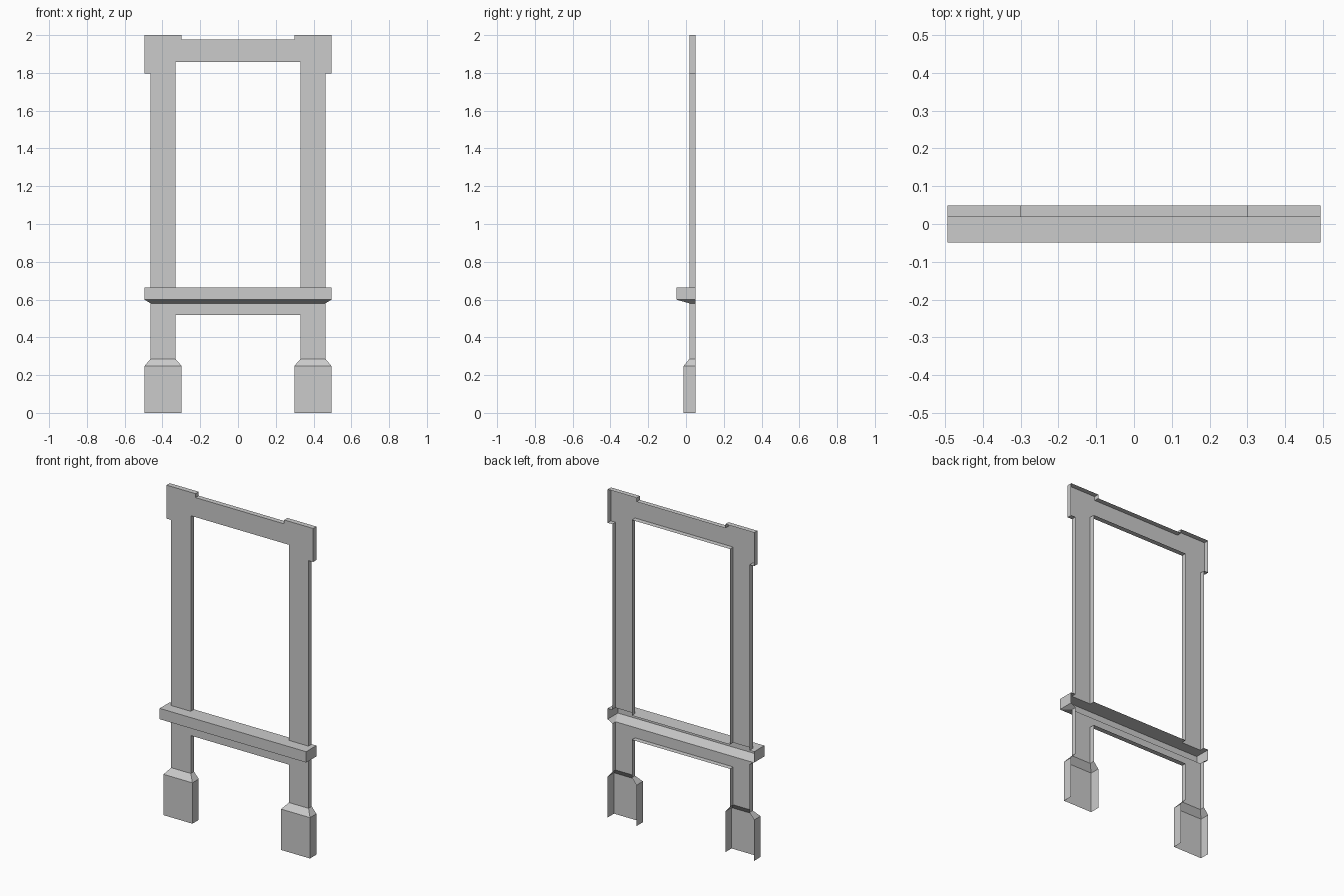
import bpy
import bmesh

if "Cube" in bpy.data.objects:
    bpy.data.objects.remove(bpy.data.objects["Cube"], do_unlink=True)

# Shared dimensions
BACK, FACE = 0.049, 0.018
WIDE, OUTER, INNER = 0.494, 0.463, 0.331
SILL_TOP, SILL_LOW, SILL_FOOT = 0.665, 0.599, 0.58
BASE_TOP = 0.286

stone = bpy.data.materials.new("light grey stone")
stone.use_nodes = True
colour = (0.6, 0.6, 0.6, 1)
stone.diffuse_color = colour
stone.node_tree.nodes["Principled BSDF"].inputs["Base Color"].default_value = colour


def make_object(name, faces):
    """Build a flat-shaded open shell from a list of polygons."""
    bm = bmesh.new()
    for face in faces:
        bm.faces.new([bm.verts.new(p) for p in face])
    bmesh.ops.remove_doubles(bm, verts=bm.verts[:], dist=0.0005)
    mesh = bpy.data.meshes.new(name)
    bm.to_mesh(mesh)
    bm.free()
    mesh.materials.append(stone)
    obj = bpy.data.objects.new(name, mesh)
    bpy.context.collection.objects.link(obj)
    return obj


def mirrored(half):
    return half + [(-x, v) for x, v in reversed(half)]


def frame_faces(half, open_heights):
    """Front face plus rims running to the open back, except at joints."""
    outline = mirrored(half)
    faces = [[(x, FACE, z) for x, z in outline]]
    for a, b in zip(outline, outline[1:] + outline[:1]):
        if a[1] == b[1] and a[1] in open_heights:
            continue
        faces.append([(a[0], FACE, a[1]), (a[0], BACK, a[1]),
                      (b[0], BACK, b[1]), (b[0], FACE, b[1])])
    return faces


def trough_faces(levels):
    """Stack three-sided sections (left, right, front, height), open behind."""
    rings = [[(l, BACK, z), (l, f, z), (r, f, z), (r, BACK, z)]
             for l, r, f, z in levels]
    faces = []
    for low, high in zip(rings, rings[1:]):
        for i in range(3):
            faces.append([low[i], low[i + 1], high[i + 1], high[i]])
    return faces


# Upper frame: posts, lintel and raised corner blocks
make_object("upper_frame", frame_faces(
    [(INNER, 1.857), (INNER, SILL_TOP), (OUTER, SILL_TOP), (OUTER, 1.796),
     (WIDE, 1.796), (WIDE, 2), (0.299, 2), (0.299, 1.976)], [SILL_TOP]))

# Lower frame: apron under the sill and the short legs
make_object("lower_frame", frame_faces(
    [(INNER, 0.517), (INNER, BASE_TOP), (OUTER, BASE_TOP), (OUTER, SILL_FOOT)],
    [BASE_TOP, SILL_FOOT]))

# Sill: hollow ledge with sloped underside, its top notched around the posts
sill = trough_faces([(-OUTER, OUTER, FACE, SILL_FOOT),
                     (-WIDE, WIDE, -BACK, SILL_LOW),
                     (-WIDE, WIDE, -BACK, SILL_TOP)])
top = mirrored([(WIDE, -BACK), (WIDE, BACK), (OUTER, BACK),
                (OUTER, FACE), (INNER, FACE), (INNER, BACK)])
sill.append([(x, y, SILL_TOP) for x, y in top])
make_object("sill", sill)

# Bases: hollow plinths tapering into the legs
for name, sign in (("left_base", 1), ("right_base", -1)):
    wide = sorted((sign * 0.299, sign * WIDE))
    slim = sorted((sign * INNER, sign * OUTER))
    make_object(name, trough_faces([(*wide, -0.012, 0), (*wide, -0.012, 0.249),
                                    (*slim, FACE, BASE_TOP)]))
